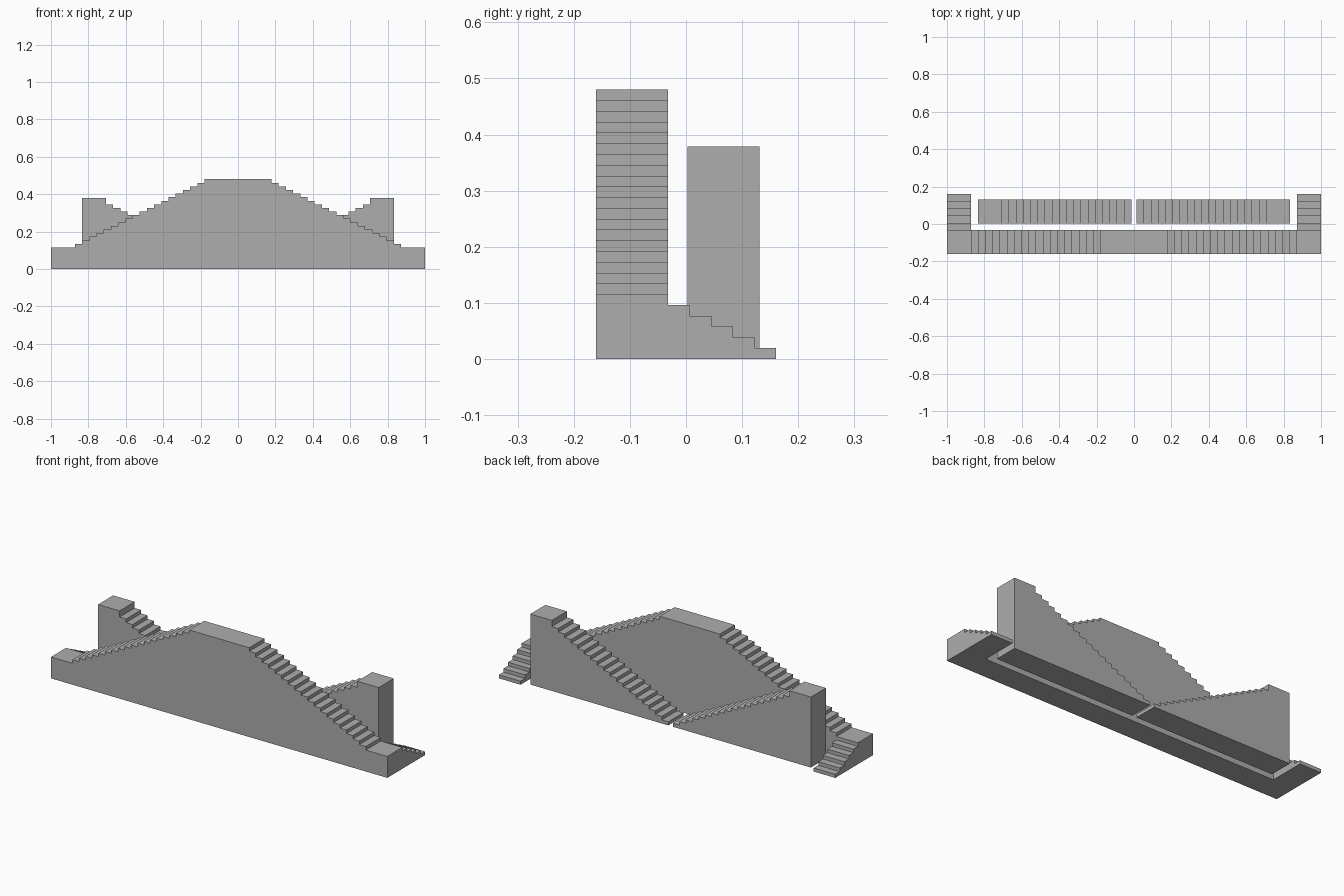
import bpy
import bmesh
from mathutils import Vector

cube = bpy.data.objects.get("Cube")
if cube:
    bpy.data.objects.remove(cube, do_unlink=True)

RISE = 0.0192    # height of one step
TREAD = 0.0385   # depth of one step
WIDTH = 0.128    # width of every flight
FRONT = -0.16    # front wall of the main staircase
INNER_Y = 0.003  # front wall of the inner flights
INNER_X = 0.0134 # half the gap between the inner flights

stone = bpy.data.materials.new("grey stone")
stone.use_nodes = True
stone.diffuse_color = (0.42, 0.42, 0.42, 1)
stone.node_tree.nodes["Principled BSDF"].inputs["Base Color"].default_value = stone.diffuse_color


def steps(start, direction, levels):
    """Stair outline (distance, height), one tread for each level."""
    points = []
    for i, level in enumerate(levels):
        for edge in (i, i + 1):
            points.append((start + direction * edge * TREAD, level * RISE))
    return points


def extrude_profile(name, profile, to_world, depth):
    """Solid made by sweeping a flat outline along a depth vector."""
    bm = bmesh.new()
    face = bm.faces.new([bm.verts.new(to_world(u, z)) for u, z in profile])
    swept = bmesh.ops.extrude_face_region(bm, geom=[face])["geom"]
    moved = [v for v in swept if isinstance(v, bmesh.types.BMVert)]
    bmesh.ops.translate(bm, verts=moved, vec=Vector(depth))
    bmesh.ops.recalc_face_normals(bm, faces=bm.faces)
    mesh = bpy.data.meshes.new(name)
    bm.to_mesh(mesh)
    bm.free()
    mesh.materials.append(stone)
    obj = bpy.data.objects.new(name, mesh)
    bpy.context.collection.objects.link(obj)
    return obj


# Main double staircase with a landing at each end and a platform on top
landing = 6 * RISE
platform = 25 * RISE
climb = steps(WIDTH - 1, 1, range(7, 25))
half = [(-1, 0), (-1, landing), (WIDTH - 1, landing)] + climb + [(climb[-1][0], platform)]
outline = half + [(-x, z) for x, z in reversed(half)]
extrude_profile("main_staircase", outline,
                lambda x, z: (x, FRONT, z), (0, WIDTH, 0))

for side, sign in (("left", 1), ("right", -1)):
    # Short flight going down to the back from the end landing
    start = FRONT + WIDTH
    flight = steps(start, 1, range(5, 0, -1))
    extrude_profile(side + "_end_flight",
                    [(start, 0)] + flight + [(flight[-1][0], 0)],
                    lambda y, z: (sign * (1 - WIDTH), y, z), (sign * WIDTH, 0, 0))

    # Inner flight rising outwards to a tall block
    flight = steps(INNER_X, 1, range(1, 19))
    inner_edge = flight[-1][0]
    outer_edge = inner_edge + WIDTH
    block = [(inner_edge, 0.379), (outer_edge, 0.379), (outer_edge, 0)]
    extrude_profile(side + "_inner_flight",
                    [(INNER_X, 0)] + flight + block,
                    lambda x, z: (sign * x, INNER_Y, z), (0, WIDTH, 0))
